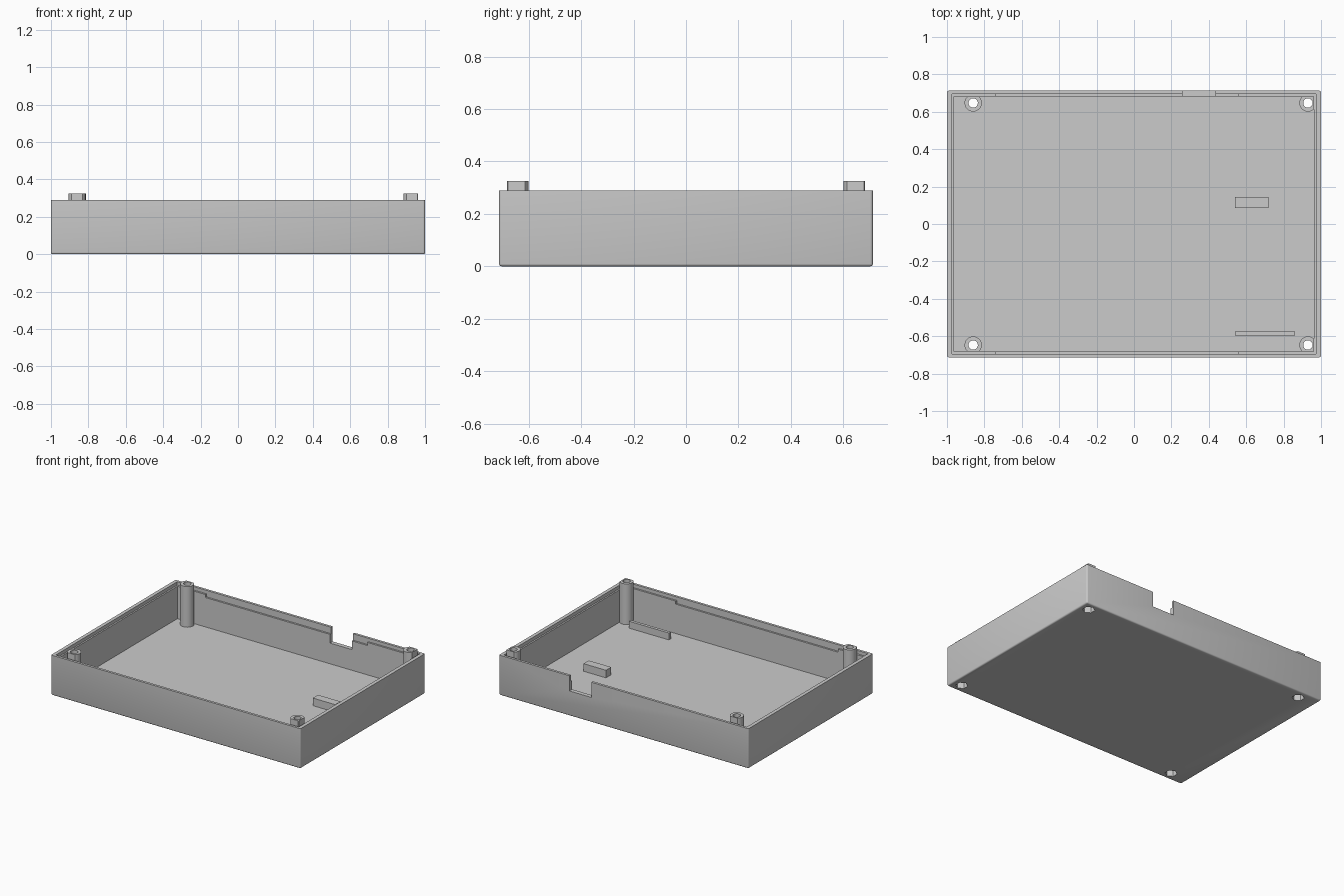
import bpy, bmesh, math

cube = bpy.data.objects.get("Cube")
if cube:
    bpy.data.objects.remove(cube, do_unlink=True)

grey = bpy.data.materials.new("light_grey_plastic")
grey.use_nodes = True
colour = (0.6, 0.6, 0.6, 1)
grey.diffuse_color = colour
grey.node_tree.nodes["Principled BSDF"].inputs["Base Color"].default_value = colour


def add_object(name, bm):
    mesh = bpy.data.meshes.new(name)
    bm.to_mesh(mesh)
    bm.free()
    obj = bpy.data.objects.new(name, mesh)
    bpy.context.collection.objects.link(obj)
    mesh.materials.append(grey)
    return obj


def box(name, x0, x1, y0, y1, z0, z1):
    bm = bmesh.new()
    bmesh.ops.create_cube(bm, size=1)
    for v in bm.verts:
        v.co = (x1 if v.co.x > 0 else x0, y1 if v.co.y > 0 else y0,
                z1 if v.co.z > 0 else z0)
    return add_object(name, bm)


def prism(name, x, y, z0, z1, radius, sides):
    bm = bmesh.new()
    bmesh.ops.create_cone(bm, cap_ends=True, segments=sides, radius1=radius,
                          radius2=radius, depth=z1 - z0)
    bmesh.ops.translate(bm, verts=bm.verts, vec=(x, y, (z0 + z1) / 2))
    return add_object(name, bm)


def combine(target, tool, operation="DIFFERENCE"):
    """Apply a boolean and discard the tool object."""
    mod = target.modifiers.new("cut", "BOOLEAN")
    mod.operation, mod.solver, mod.object = operation, "EXACT", tool
    bpy.context.view_layer.objects.active = target
    bpy.ops.object.modifier_apply(modifier=mod.name)
    bpy.data.objects.remove(tool, do_unlink=True)


W, D, H = 1.0, 0.713, 0.29      # half width, half depth, wall height
IN_X, IN_Y = 0.963, 0.682       # cavity half sizes
LIP_X, LIP_Y = 0.974, 0.695     # lip recess half sizes
FLOOR, LEDGE, POST_TOP = 0.03, 0.265, 0.325

# Outer tray with softened bottom and corner edges
tray = box("tray", -W, W, -D, D, 0, H)
bm = bmesh.new()
bm.from_mesh(tray.data)
soft = [e for e in bm.edges if min(v.co.z for v in e.verts) < 0.01]
bmesh.ops.bevel(bm, geom=soft, offset=0.01, segments=3, profile=0.5, affect="EDGES")
bm.to_mesh(tray.data)
bm.free()

# Cavity, lip recess, snap grooves and cable notch
combine(tray, box("cavity", -IN_X, IN_X, -IN_Y, IN_Y, FLOOR, 1))
combine(tray, box("lip_recess", -LIP_X, LIP_X, -LIP_Y, LIP_Y, LEDGE, 1))
combine(tray, box("groove", -0.74, 0.56, -LIP_Y, LIP_Y, LEDGE - 0.022, 1))
combine(tray, box("cable_notch", 0.26, 0.435, 0.6, 0.8, 0.18, 1))

# Screw posts, trimmed above the ledge, with a bore and a hex nut pocket
corners = [(x, y) for x in (-0.86, 0.93) for y in (-0.647, 0.647)]
for x, y in corners:
    post = prism("screw_post", x, y, 0.02, POST_TOP, 0.046, 40)
    trim = box("trim", -2, 2, -2, 2, LEDGE, 1)
    combine(trim, box("keep", -IN_X, IN_X, -IN_Y, IN_Y, 0, 2))
    combine(post, trim)
    combine(tray, post, "UNION")
for x, y in corners:
    combine(tray, prism("bore", x, y, -1, 1, 0.025, 32))
    combine(tray, prism("nut_pocket", x, y, -0.1, 0.05, 0.041, 6))

# Board supports on the floor
box("support_block", 0.54, 0.72, 0.085, 0.145, FLOOR - 0.005, 0.085)
box("support_strip", 0.54, 0.86, -0.597, -0.575, FLOOR - 0.005, 0.08)

# Smooth the round parts only
bpy.ops.object.select_all(action="DESELECT")
tray.select_set(True)
bpy.context.view_layer.objects.active = tray
bpy.ops.object.shade_smooth_by_angle(angle=math.radians(35))
